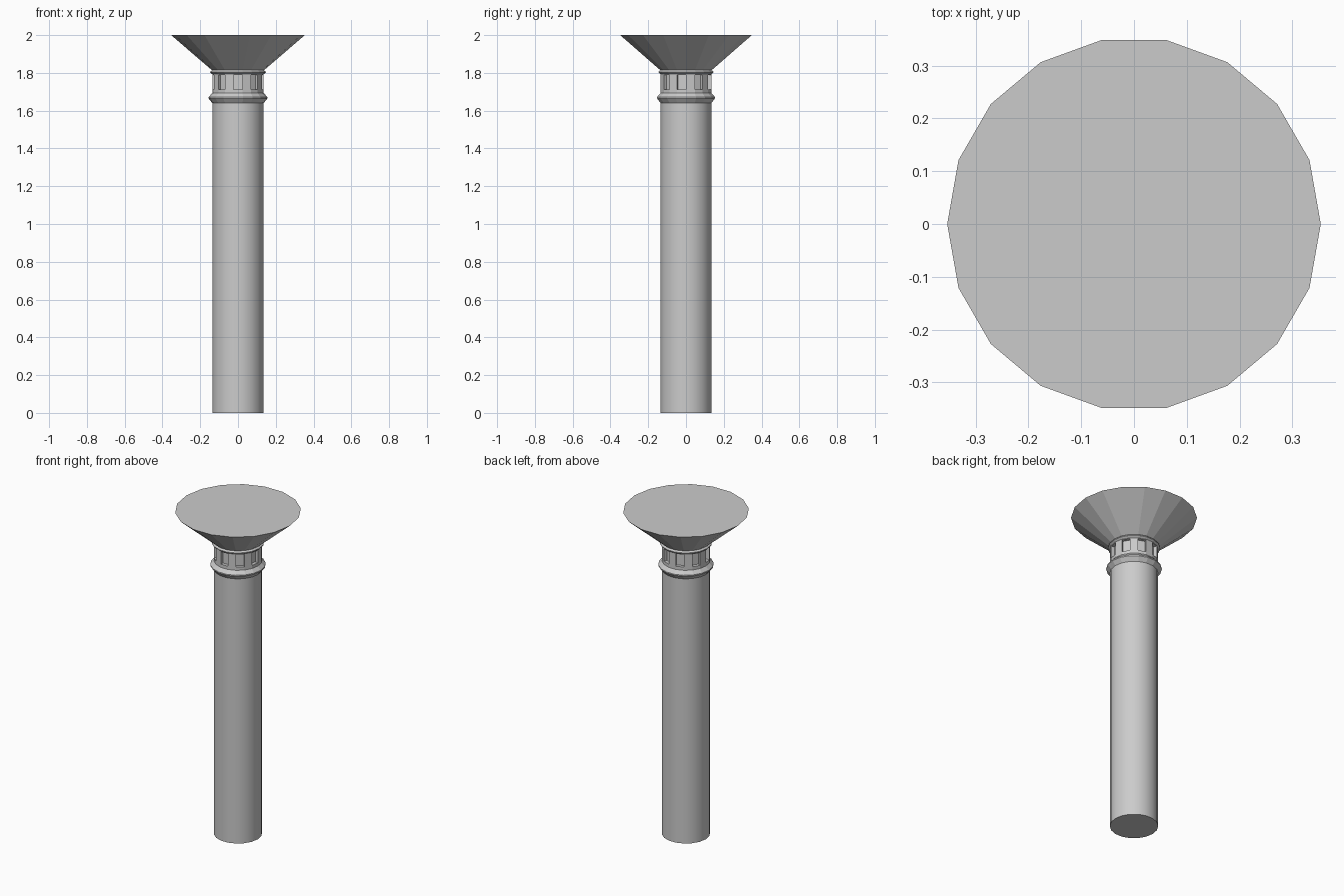
import bpy, bmesh
from math import cos, sin, radians, pi

if "Cube" in bpy.data.objects:
    bpy.data.objects.remove(bpy.data.objects["Cube"])

SIDES = 18


def point(r, z, deg):
    return (r * cos(radians(deg)), r * sin(radians(deg)), z)


def lathe(name, profile, smooth=False):
    """Revolve (radius, z) points, bottom to top, into a capped solid."""
    bm = bmesh.new()
    rings = [[bm.verts.new(point(r, z, i * 360 / SIDES)) for i in range(SIDES)]
             for r, z in profile]
    for low, high in zip(rings, rings[1:]):
        for i in range(SIDES):
            j = (i + 1) % SIDES
            f = bm.faces.new((low[i], low[j], high[j], high[i]))
            f.smooth = smooth
    bm.faces.new(rings[0][::-1])
    bm.faces.new(rings[-1])
    return finish(name, bm)


def finish(name, bm):
    bmesh.ops.recalc_face_normals(bm, faces=bm.faces)
    mesh = bpy.data.meshes.new(name)
    bm.to_mesh(mesh)
    bm.free()
    ob = bpy.data.objects.new(name, mesh)
    bpy.context.collection.objects.link(ob)
    return ob


# Round shaft, smooth sides with sharp ends
shaft = lathe("shaft", [(0.136, 0), (0.136, 1.645)], smooth=True)
for e in shaft.data.edges:
    za, zb = (shaft.data.vertices[v].co.z for v in e.vertices)
    e.use_edge_sharp = abs(za - zb) < 1e-4

# Bevelled collar below the neck
lathe("collar", [(0.136, 1.64), (0.156, 1.665), (0.156, 1.672), (0.136, 1.693)])

# Neck: every other side panel is sunk to form nine slots
neck = lathe("neck", [(0.136, 1.69), (0.136, 1.713), (0.136, 1.79), (0.136, 1.802)])
bm = bmesh.new()
bm.from_mesh(neck.data)
bm.faces.ensure_lookup_table()
panels = [bm.faces[SIDES + i] for i in range(1, SIDES, 2)]
for f in panels:
    inward = -f.normal * 0.02
    new = bmesh.ops.extrude_discrete_faces(bm, faces=[f])["faces"]
    bmesh.ops.translate(bm, verts=new[0].verts, vec=inward)
bm.to_mesh(neck.data)
bm.free()

# Thin lip between neck and capital
lathe("lip", [(0.136, 1.793), (0.147, 1.802), (0.147, 1.806), (0.136, 1.816)])

# Flared capital with flat top
lathe("capital", [(0.133, 1.81), (0.354, 2.0)])
